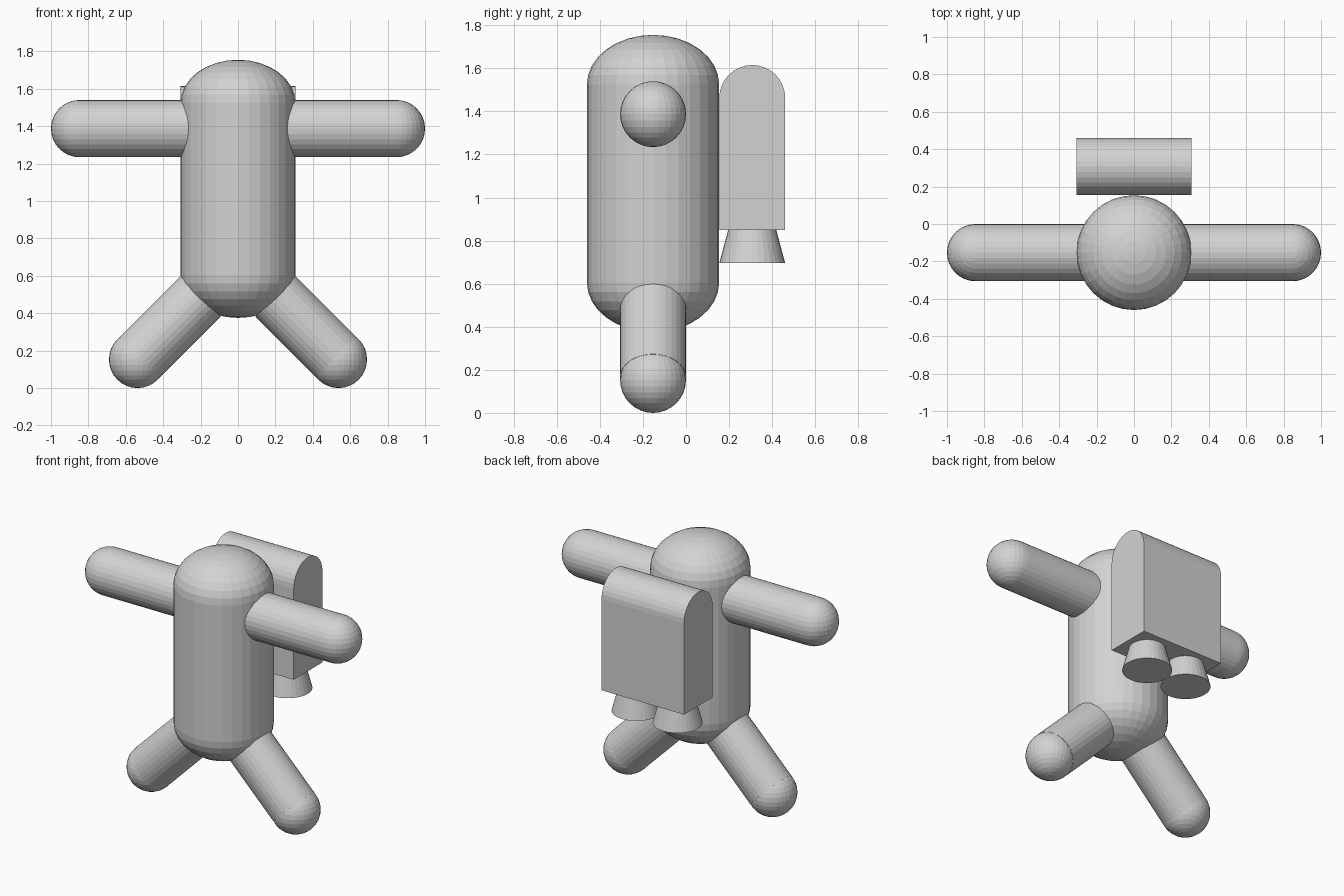
import bpy, bmesh, math
from mathutils import Vector, Matrix

if "Cube" in bpy.data.objects:
    bpy.data.objects.remove(bpy.data.objects["Cube"])

grey = bpy.data.materials.new("plain grey")
grey.diffuse_color = (0.65, 0.65, 0.65, 1.0)
grey.use_nodes = True
grey.node_tree.nodes["Principled BSDF"].inputs["Base Color"].default_value = grey.diffuse_color

R = 0.153          # limb radius
BODY_R = 0.307     # body radius
BODY_Y = -R        # body and limb centre line
PACK_Y = 0.3075    # backpack centre line
PACK_X = 0.307     # backpack half width


def finish(name, bm):
    bmesh.ops.recalc_face_normals(bm, faces=bm.faces)
    mesh = bpy.data.meshes.new(name)
    bm.to_mesh(mesh)
    bm.free()
    mesh.materials.append(grey)
    obj = bpy.data.objects.new(name, mesh)
    bpy.context.collection.objects.link(obj)
    return obj


def add_tube(bm, a, b, r1, r2):
    """Capped cylinder or cone from a to b."""
    a, b = Vector(a), Vector(b)
    turn = (b - a).to_track_quat('Z', 'Y').to_matrix().to_4x4()
    bmesh.ops.create_cone(bm, cap_ends=True, segments=32, radius1=r1, radius2=r2,
                          depth=(b - a).length,
                          matrix=Matrix.Translation((a + b) / 2) @ turn)


def add_ball(bm, centre, r):
    bmesh.ops.create_uvsphere(bm, u_segments=32, v_segments=16, radius=r,
                              matrix=Matrix.Translation(centre))


# Body: lathed capsule with flattened domes
Z_LOW, Z_HIGH, DOME = 0.605, 1.525, 0.23
quarter = [math.pi / 2 * i / 8 for i in range(9)]
outline = [(BODY_R * math.sin(a), Z_LOW - DOME * math.cos(a)) for a in quarter]
outline += [(BODY_R * math.cos(a), Z_HIGH + DOME * math.sin(a)) for a in quarter]
bm = bmesh.new()
verts = [bm.verts.new((r, BODY_Y, z)) for r, z in outline]
edges = [bm.edges.new(pair) for pair in zip(verts, verts[1:])]
bmesh.ops.spin(bm, geom=verts + edges, cent=(0, BODY_Y, 0), axis=(0, 0, 1),
               angle=2 * math.pi, steps=32)
bmesh.ops.remove_doubles(bm, verts=bm.verts, dist=0.0005)
finish("body", bm)

for side, label in ((-1, "left"), (1, "right")):
    # Arm with rounded hand
    hand = (side * 0.847, BODY_Y, 1.387)
    bm = bmesh.new()
    add_tube(bm, (side * 0.1, BODY_Y, 1.387), hand, R, R)
    add_ball(bm, hand, R)
    finish(label + "_arm", bm)

    # Leg splayed at 45 degrees with rounded foot
    foot = (side * 0.537, BODY_Y, R)
    bm = bmesh.new()
    add_tube(bm, (side * 0.2, BODY_Y, R + 0.337),
             (side * 0.525, BODY_Y, R + 0.012), R, R)
    add_ball(bm, foot, R)
    finish(label + "_leg", bm)

    # Thruster nozzle below the backpack
    bm = bmesh.new()
    add_tube(bm, (side * R, PACK_Y, 0.695), (side * R, PACK_Y, 0.848), R, 0.112)
    finish(label + "_nozzle", bm)

# Backpack: round-topped profile extruded sideways
profile = [(PACK_Y - R, 0.848), (PACK_Y + R, 0.848)]
profile += [(PACK_Y + R * math.cos(math.pi * i / 16),
             1.462 + R * math.sin(math.pi * i / 16)) for i in range(17)]
bm = bmesh.new()
face = bm.faces.new([bm.verts.new((-PACK_X, y, z)) for y, z in profile])
ext = bmesh.ops.extrude_face_region(bm, geom=[face], use_keep_orig=True)
for v in ext["geom"]:
    if isinstance(v, bmesh.types.BMVert):
        v.co.x = PACK_X
finish("backpack", bm)
